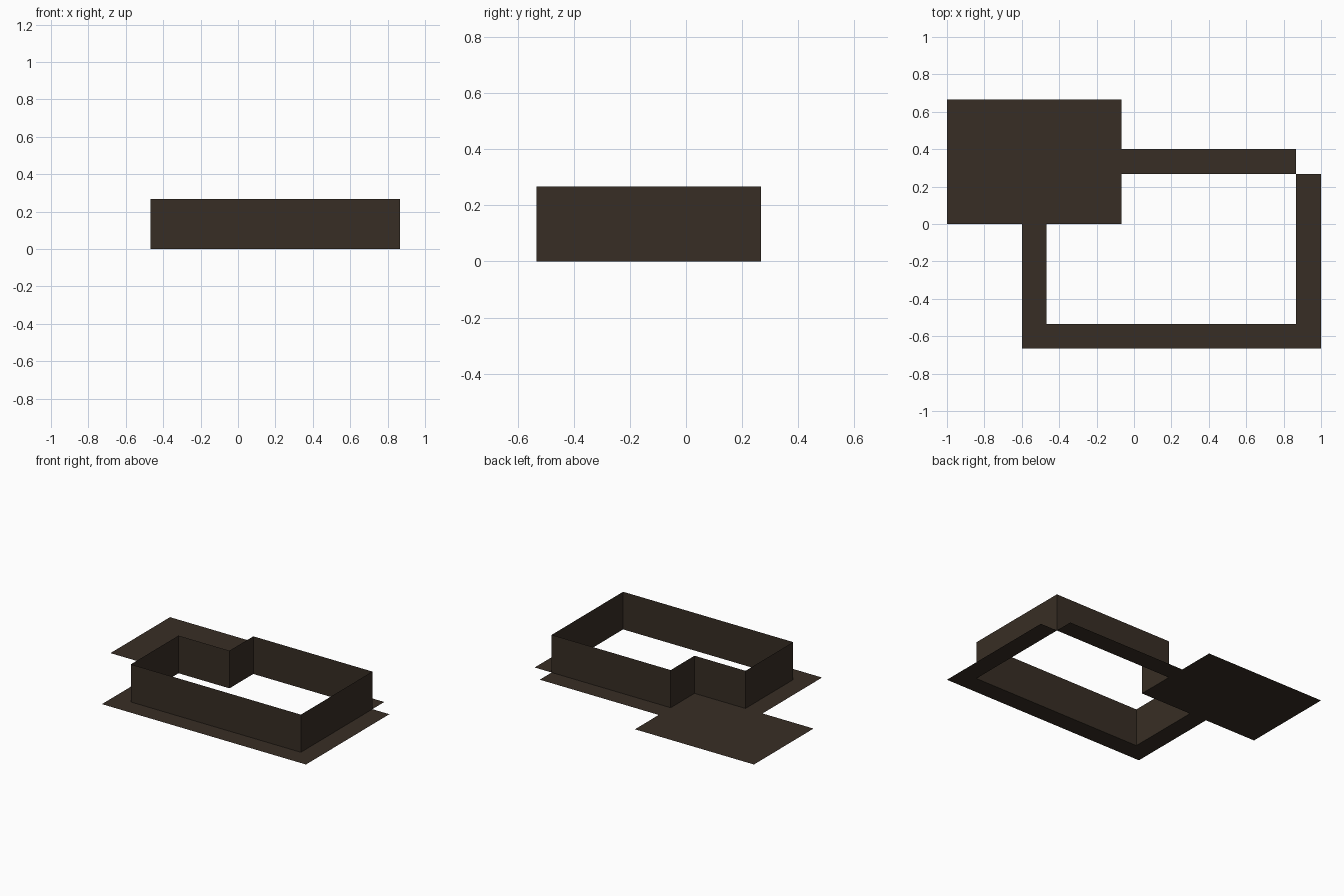
import bpy, bmesh

if "Cube" in bpy.data.objects:
    bpy.data.objects.remove(bpy.data.objects["Cube"])

U = 1 / 15  # the model sits on a regular 1/15 unit grid

brown = bpy.data.materials.new("dark brown")
brown.diffuse_color = (0.039, 0.027, 0.018, 1)
brown.use_nodes = True
brown.node_tree.nodes["Principled BSDF"].inputs["Base Color"].default_value = brown.diffuse_color


def add_mesh(name, build):
    bm = bmesh.new()
    build(bm)
    mesh = bpy.data.meshes.new(name)
    bm.to_mesh(mesh)
    bm.free()
    mesh.materials.append(brown)
    obj = bpy.data.objects.new(name, mesh)
    bpy.context.collection.objects.link(obj)


def plate(name, x0, x1, y0, y1):
    """Flat horizontal sheet facing up, in grid units."""
    corners = [(x0, y0), (x1, y0), (x1, y1), (x0, y1)]
    add_mesh(name, lambda bm: bm.faces.new(
        [bm.verts.new((x * U, y * U, 0)) for x, y in corners]))


def wall(name, path, height):
    """Closed thin wall raised from a counter-clockwise path, facing outward."""
    def build(bm):
        low = [bm.verts.new((x * U, y * U, 0)) for x, y in path]
        high = [bm.verts.new((x * U, y * U, height * U)) for x, y in path]
        for i in range(len(path)):
            j = (i + 1) % len(path)
            bm.faces.new((low[i], low[j], high[j], high[i]))
    add_mesh(name, build)


# Ground-level border around the opening, and the wide corner slab
plate("corner_slab", -15, -1, 0, 10)
plate("left_border", -9, -7, -8, 0)
plate("front_border", -9, 15, -10, -8)
plate("right_border", 13, 15, -8, 4)
plate("back_border", -1, 13, 4, 6)

# Thin upright wall following the notched inner edge
wall("inner_wall", [(-7, -8), (13, -8), (13, 4), (-1, 4), (-1, 0), (-7, 0)], 4)
